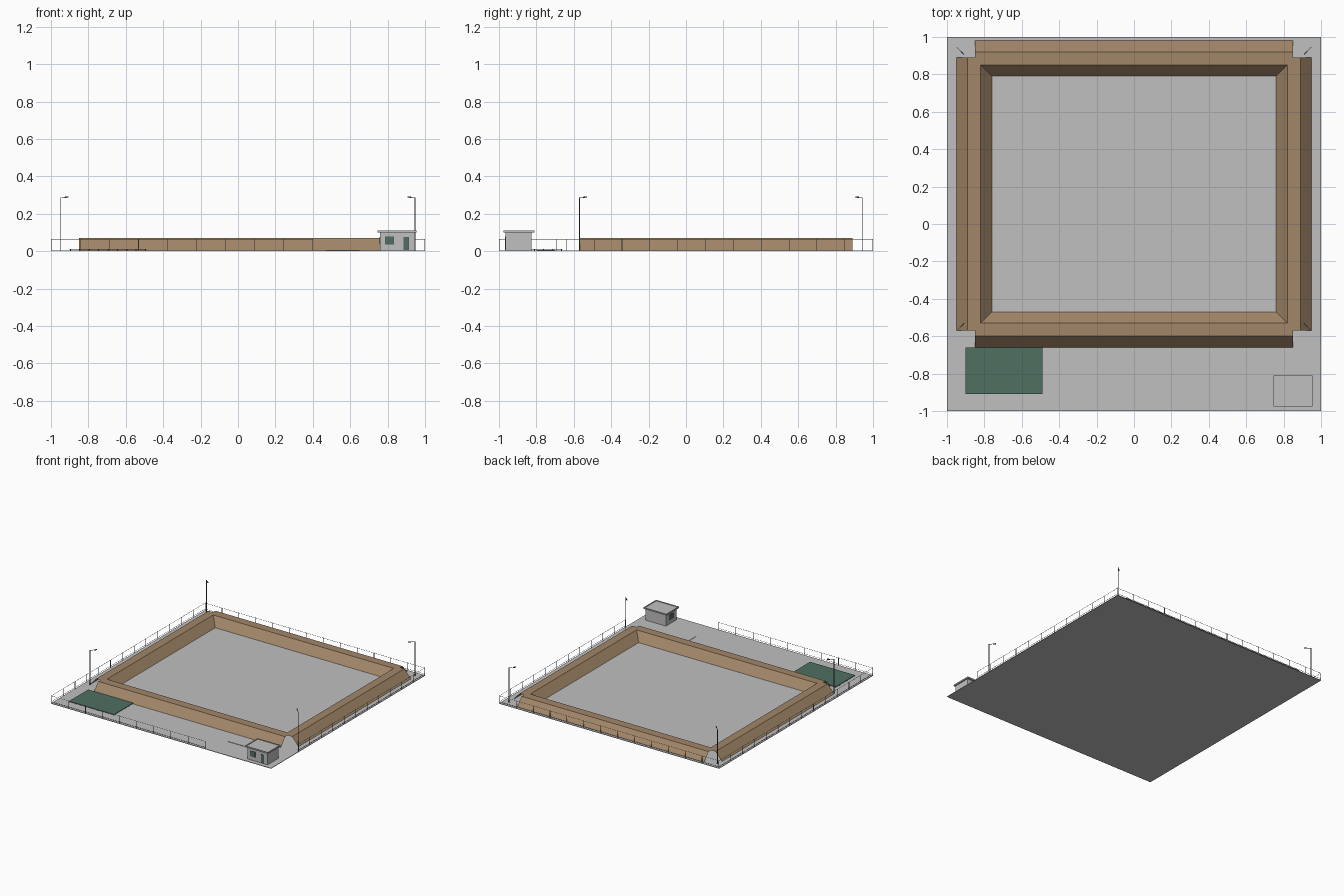
import bpy, bmesh
from mathutils import Vector

cube = bpy.data.objects.get("Cube")
if cube:
    bpy.data.objects.remove(cube, do_unlink=True)


def material(name, rgb):
    m = bpy.data.materials.new(name)
    m.use_nodes = True
    m.diffuse_color = (*rgb, 1)
    m.node_tree.nodes["Principled BSDF"].inputs["Base Color"].default_value = (*rgb, 1)
    return m


GREY = material("concrete grey", (0.53, 0.53, 0.53))
BROWN = material("earth brown", (0.36, 0.24, 0.14))
GREEN = material("dark green", (0.08, 0.16, 0.12))
STEEL = material("dark steel", (0.10, 0.10, 0.10))
WIRE = material("fence grey", (0.30, 0.30, 0.30))


def finish(name, bm, mat):
    mesh = bpy.data.meshes.new(name)
    bm.to_mesh(mesh)
    bm.free()
    mesh.materials.append(mat)
    ob = bpy.data.objects.new(name, mesh)
    bpy.context.scene.collection.objects.link(ob)
    return ob


def add_box(bm, x, y, z):
    """Box from three (low, high) ranges."""
    verts = bmesh.ops.create_cube(bm, size=1)["verts"]
    for v in verts:
        v.co = Vector([(a + b) / 2 + c * (b - a) for c, (a, b) in zip(v.co, (x, y, z))])


def box(name, mat, *ranges):
    bm = bmesh.new()
    add_box(bm, *ranges)
    return finish(name, bm, mat)


def add_bar(bm, a, b, r):
    """Square bar between two points."""
    a, b = Vector(a), Vector(b)
    verts = bmesh.ops.create_cube(bm, size=1)["verts"]
    rot = (b - a).to_track_quat("Z", "Y")
    for v in verts:
        c = Vector((v.co.x * 2 * r, v.co.y * 2 * r, v.co.z * (b - a).length))
        v.co = (a + b) / 2 + rot @ c


# Ground slab
BASE = 0.004
box("ground_slab", GREY, (-1, 1), (-1, 1), (0, BASE))

# Earth embankment: open slopes around a basin, with notched outer corners
CREST, MID_Y = 0.07, 0.16
INX, INY = 0.82, 0.69        # inner crest half sizes
RUN, TOP = 0.06, 0.07        # slope run and crest width
ENDX, ENDY = 0.85, 0.73      # half lengths of the outer slopes
bm = bmesh.new()


def strip(swap, sign, near, far):
    """Quad between two lines, each given as (half length, distance out, height)."""
    pts = []
    for (half, out, z), order in ((near, (-1, 1)), (far, (1, -1))):
        for s in order:
            p = (sign * out, s * half) if swap else (s * half, sign * out)
            pts.append(bm.verts.new((p[0], p[1] + MID_Y, z)))
    face = bm.faces.new(pts)
    face.normal_update()
    if face.normal.z < 0:
        face.normal_flip()


for swap, along, across, end, cut in ((False, INX, INY, ENDX, ENDY),
                                      (True, INY, INX, ENDY, ENDX)):
    for sign in (-1, 1):
        strip(swap, sign, (along - RUN, across - RUN, BASE), (along, across, CREST))
        strip(swap, sign, (end if not swap else along, across, CREST),
              (end if not swap else along, cut, CREST))
        strip(swap, sign, (end, cut, CREST), (end, across + TOP, CREST))
        strip(swap, sign, (end, across + TOP, CREST), (end, across + TOP + RUN, BASE))
finish("earth_embankment", bm, BROWN)

# Green deck on short feet
box("green_deck", GREEN, (-0.90, -0.49), (-0.91, -0.66), (0.009, 0.013))
bm = bmesh.new()
for i in range(9):
    for j in range(6):
        x, y = -0.895 + i * 0.05, -0.905 + j * 0.048
        add_box(bm, (x - 0.003, x + 0.003), (y - 0.003, y + 0.003), (BASE, 0.009))
finish("deck_feet", bm, STEEL)

# Low paving plate by the entrance
box("entrance_plate", GREY, (0.47, 0.65), (-0.80, -0.70), (BASE, 0.007))

# Gatehouse with rimmed flat roof
box("gatehouse_walls", GREY, (0.76, 0.945), (-0.965, -0.825), (0, 0.10))
box("gatehouse_roof", GREY, (0.745, 0.955), (-0.975, -0.81), (0.10, 0.106))
bm = bmesh.new()
for y in (-0.975, -0.816):
    add_box(bm, (0.745, 0.955), (y, y + 0.006), (0.106, 0.111))
for x in (0.745, 0.949):
    add_box(bm, (x, x + 0.006), (-0.969, -0.816), (0.106, 0.111))
finish("roof_rim", bm, GREY)

# Door and windows with dark frames
for name, x, z in (("front_window", (0.785, 0.833), (0.035, 0.08)),
                   ("front_door", (0.884, 0.914), (0.006, 0.076))):
    box(name + "_frame", STEEL, x, (-0.967, -0.965), z)
    box(name, GREEN, (x[0] + 0.004, x[1] - 0.004), (-0.968, -0.966),
        (z[0] + 0.004, z[1] - 0.004))
box("side_window_frame", STEEL, (0.758, 0.76), (-0.925, -0.865), (0.035, 0.08))
box("side_window", GREEN, (0.757, 0.759), (-0.921, -0.869), (0.039, 0.076))

# Perimeter fence, open at the entrance
E = 0.998
bm = bmesh.new()
for a, b in (((-E, -E), (0.40, -E)), ((-E, -E), (-E, E)),
             ((-E, E), (E, E)), ((E, E), (E, -0.64))):
    a, b = Vector((*a, 0)), Vector((*b, 0))
    count = round((b - a).length / 0.154)
    for i in range(count + 1):
        p = a.lerp(b, i / count)
        add_bar(bm, p + Vector((0, 0, BASE)), p + Vector((0, 0, 0.066)), 0.0015)
    for z in (0.015, 0.064):
        up = Vector((0, 0, z))
        add_bar(bm, a + up, b + up, 0.0008)
finish("perimeter_fence", bm, WIRE)

# Lamp posts leaning their arms inward
for side, sx in (("right", -1), ("left", 1)):
    for place, y, sy in (("front", -0.57, 1), ("back", 0.945, -1)):
        bm = bmesh.new()
        x = sx * 0.947
        tip = (x - sx * 0.038, y + sy * 0.038, 0.290)
        add_bar(bm, (x, y, BASE), (x, y, 0.288), 0.002)
        add_bar(bm, (x, y, 0.287), tip, 0.0012)
        head = (x - sx * 0.022, y + sy * 0.022, 0.288)
        add_bar(bm, head, tip, 0.003)
        finish(f"{place}_{side}_lamp", bm, STEEL)
